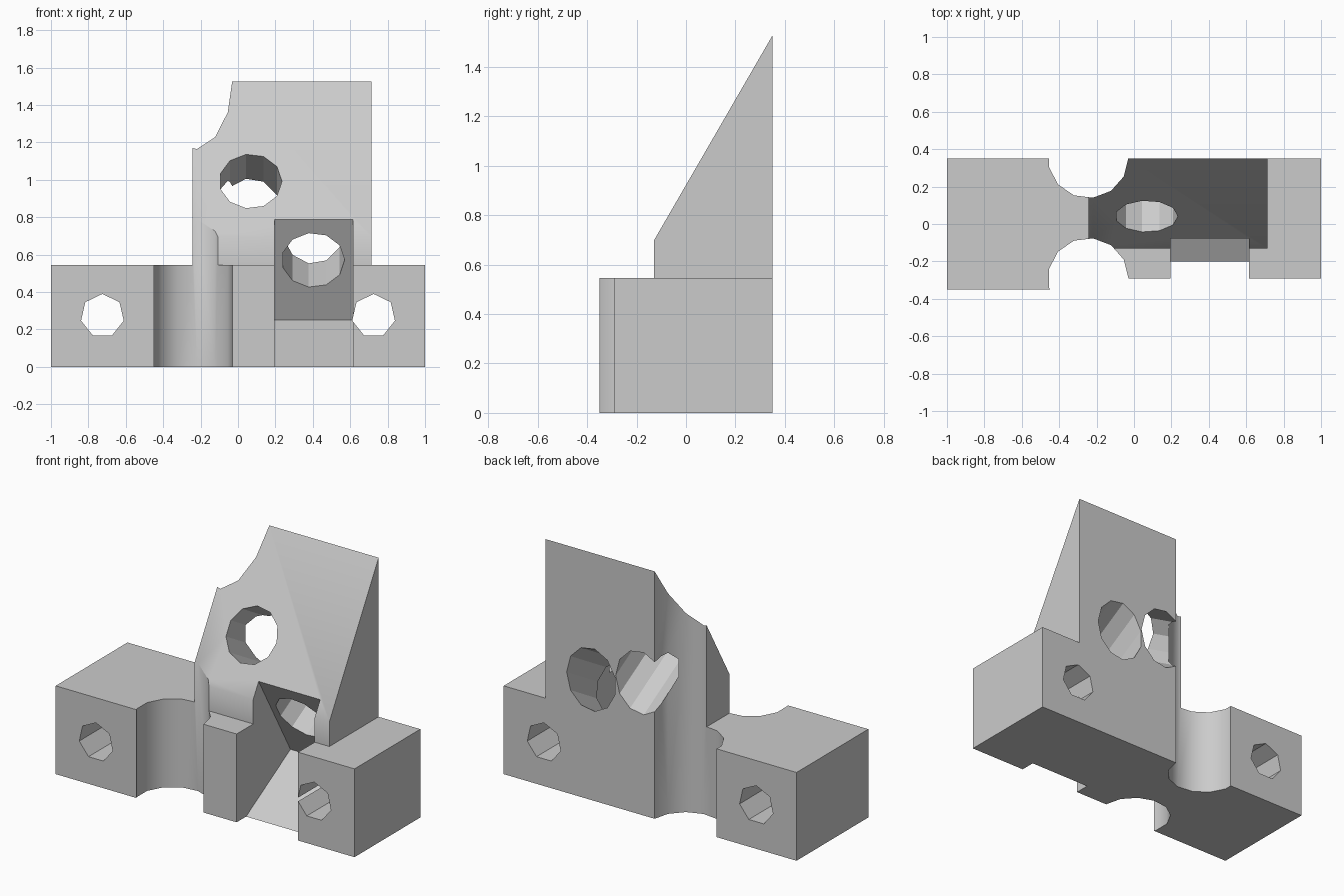
import bpy
import bmesh
from math import cos, sin, pi, radians
from mathutils import Vector

if "Cube" in bpy.data.objects:
    bpy.data.objects.remove(bpy.data.objects["Cube"])

X, Y, Z = Vector((1, 0, 0)), Vector((0, 1, 0)), Vector((0, 0, 1))

grey = bpy.data.materials.new("light grey plastic")
grey.use_nodes = True
grey.diffuse_color = (0.6, 0.6, 0.6, 1)
grey.node_tree.nodes["Principled BSDF"].inputs["Base Color"].default_value = (0.6, 0.6, 0.6, 1)


def prism(name, points, origin, u, v, length):
    """Extrude a flat outline, drawn along u and v, by the vector length."""
    bm = bmesh.new()
    origin = Vector(origin)
    face = bm.faces.new([bm.verts.new(origin + u * a + v * b) for a, b in points])
    top = bmesh.ops.extrude_face_region(bm, geom=[face])["geom"]
    bmesh.ops.translate(bm, verts=[g for g in top if isinstance(g, bmesh.types.BMVert)], vec=length)
    bmesh.ops.recalc_face_normals(bm, faces=bm.faces)
    mesh = bpy.data.meshes.new(name)
    bm.to_mesh(mesh)
    bm.free()
    mesh.materials.append(grey)
    obj = bpy.data.objects.new(name, mesh)
    bpy.context.collection.objects.link(obj)
    return obj


def ngon(sides, radius):
    return [(radius * cos(2 * pi * i / sides), radius * sin(2 * pi * i / sides)) for i in range(sides)]


def combine(target, other, operation):
    """Apply a boolean and remove the helper object."""
    other.hide_render = True
    mod = target.modifiers.new("boolean", "BOOLEAN")
    mod.operation = operation
    mod.solver = "EXACT"
    mod.object = other
    bpy.ops.object.select_all(action="DESELECT")
    bpy.context.view_layer.objects.active = target
    target.select_set(True)
    bpy.ops.object.modifier_apply(modifier=mod.name)
    bpy.data.objects.remove(other)


# Base block, its right part set back a little
base_outline = [(-1, -0.35), (-0.245, -0.35), (-0.245, -0.292), (1, -0.292), (1, 0.35), (-1, 0.35)]
body = prism("bracket_body", base_outline, (0, 0, 0), X, Y, Z * 0.545)

# Sloped tower rising from the base
tower_side = [(-0.13, 0.3), (0.35, 0.3), (0.35, 1.527), (-0.13, 0.697)]
combine(body, prism("tower", tower_side, (-0.242, 0, 0), Y, Z, X * 0.957), "UNION")

# Vertical round recesses at front and back
for y in (-0.29, 0.354):
    cutter = prism("round_recess", ngon(13, 0.215), (-0.245, y, -0.2), X, Y, Z * 2)
    combine(body, cutter, "DIFFERENCE")

# Tilted pocket in the front
pocket_side = [(-0.546, -0.2), (0.233, 0.25), (-0.117, 0.856), (-0.8, 0.856), (-0.8, -0.2)]
combine(body, prism("pocket", pocket_side, (0.195, 0, 0), Y, Z, X * 0.42), "DIFFERENCE")

# Slanted bores: one square to the slope, one square to the pocket face
tilt = radians(30)
for x, y, z, sign in ((0.067, 0.045, 0.99, -1), (0.402, 0.046, 0.57, 1)):
    axis = Vector((0, cos(tilt), sign * sin(tilt)))
    start = Vector((x, y, z)) - axis * 0.12
    cutter = prism("slanted_bore", ngon(11, 0.168), start, X, X.cross(axis), axis * 0.9)
    combine(body, cutter, "DIFFERENCE")

# Straight mounting holes
for x in (-0.725, 0.725):
    cutter = prism("mounting_hole", ngon(7, 0.117), (x, -0.6, 0.273), Z, X, Y * 1.2)
    combine(body, cutter, "DIFFERENCE")

# Soft shading on the shallow bends only
bpy.ops.object.select_all(action="DESELECT")
body.select_set(True)
bpy.context.view_layer.objects.active = body
bpy.ops.object.shade_smooth_by_angle(angle=radians(31))
